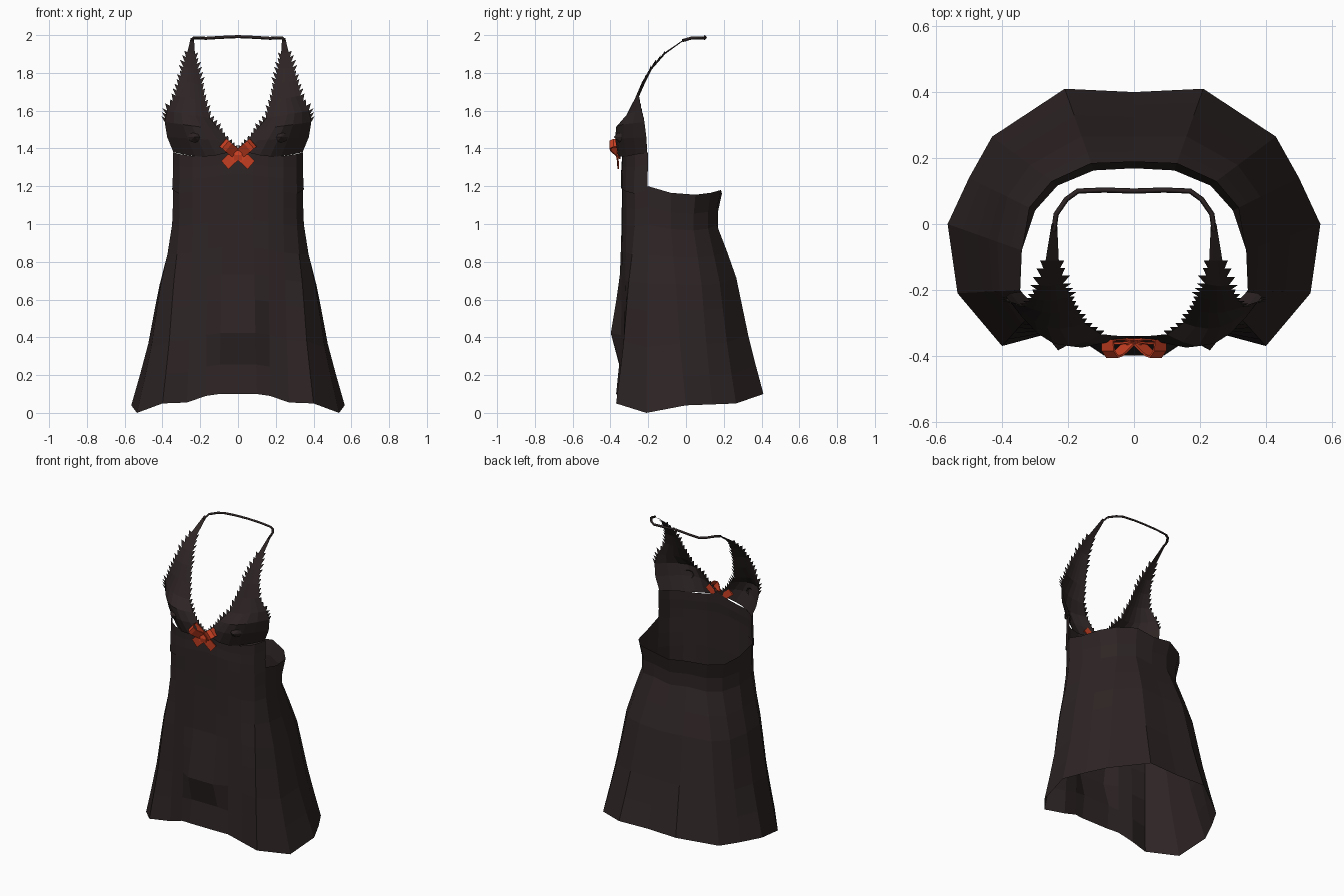
import bpy, math, random
from mathutils import Vector as V

if "Cube" in bpy.data.objects:
    bpy.data.objects.remove(bpy.data.objects["Cube"])

random.seed(4)


def material(name, rgb):
    m = bpy.data.materials.new(name)
    m.diffuse_color = (*rgb, 1)
    m.use_nodes = True
    m.node_tree.nodes["Principled BSDF"].inputs["Base Color"].default_value = m.diffuse_color
    return m


CLOTH = material("dark_cloth", (0.027, 0.018, 0.018))
RIBBON = material("orange_red_ribbon", (0.58, 0.05, 0.016))


def make(name, verts, faces, mat):
    """Half mesh, mirrored across x."""
    me = bpy.data.meshes.new(name)
    me.from_pydata([tuple(v) for v in verts], [], faces)
    me.materials.append(mat)
    ob = bpy.data.objects.new(name, me)
    bpy.context.collection.objects.link(ob)
    mod = ob.modifiers.new("mirror", "MIRROR")
    mod.use_clip = True
    mod.merge_threshold = 0.0005
    return ob


def grid(rows):
    """Quad faces joining equal-length rows of points."""
    n = len(rows[0])
    faces = [(r * n + c, (r + 1) * n + c, (r + 1) * n + c + 1, r * n + c + 1)
             for r in range(len(rows) - 1) for c in range(n - 1)]
    return [p for row in rows for p in row], faces


# Skirt: waist and hem half outlines, from front centre to back centre
waist = [V(p) for p in [
    (0, -.34, 1.21), (.08, -.34, 1.21), (.16, -.335, 1.2), (.24, -.315, 1.19),
    (.31, -.27, 1.18), (.345, -.2, 1.20), (.34, -.08, 1.165), (.318, .05, 1.155),
    (.25, .13, 1.165), (.13, .185, 1.18), (0, .19, 1.16)]]
hem = [V(p) for p in [
    (0, -.37, .10), (.10, -.37, .10), (.17, -.35, .09), (.27, -.335, .055),
    (.40, -.37, .05), (.535, -.21, .0), (.565, 0, .04), (.5, .14, .045),
    (.43, .265, .05), (.21, .41, .10), (0, .40, .10)]]

# height fraction, flare, back flare, front centre bulge
levels = [(0, 0, 0, 0), (.09, 0, -.1, 0), (.17, .02, -.1, 0), (.3, .15, .14, 0),
          (.43, .33, .36, 0), (.55, .45, .48, -.015), (.71, .6, .64, -.04),
          (.86, .8, .82, .01), (1, 1, 1, 0)]
rows = []
for f, b, back, bulge in levels:
    row = []
    for c, (w, h) in enumerate(zip(waist, hem)):
        p = w.lerp(h, back if c > 6 else b)
        p.z = w.z + (h.z - w.z) * f
        if c < 2:
            p.y += bulge
        row.append(p)
    rows.append(row)
make("skirt", *grid(rows), CLOTH)

# Waist panel below the bust, slightly overlapping the skirt
panel_top = [1.40, 1.375, 1.36, 1.36, 1.37, 1.38]
rows = []
for t in (-.1, .3, .65, 1):
    row = []
    for w, z in zip(waist[:6], panel_top):
        p = V((w.x * (1.0 if t > 0 else 1.01), w.y - (.004 if t < .5 else 0), w.z))
        p.z = w.z + (z - w.z) * t
        row.append(p)
    rows.append(row)
make("waist_panel", *grid(rows), CLOTH)

# Halter cups: inner edge, outer edge, forward bulge
halter = [((0, -.34, 1.395), (.342, -.205, 1.38), .075),
          ((.05, -.34, 1.44), (.375, -.21, 1.46), .09),
          ((.10, -.335, 1.50), (.388, -.22, 1.54), .085),
          ((.15, -.30, 1.56), (.375, -.235, 1.60), .045),
          ((.175, -.26, 1.65), (.330, -.25, 1.68), .015),
          ((.195, -.22, 1.74), (.310, -.225, 1.76), .01),
          ((.215, -.18, 1.82), (.288, -.185, 1.83), .005),
          ((.228, -.11, 1.90), (.268, -.11, 1.91), 0),
          ((.233, 0, 1.98), (.250, 0, 1.985), 0)]
COLS = 7
rows = []
for r, (a, b, bulge) in enumerate(halter):
    row = []
    for c in range(COLS):
        t = c / (COLS - 1)
        p = V(a).lerp(V(b), t)
        s = math.sin(math.pi * t)
        p.y -= bulge * s
        if r == 0:
            p.z -= .03 * s
        row.append(p)
    rows.append(row)
make("halter_cup", *grid(rows), CLOTH)

# Lace: small upward teeth along both halter edges
verts, faces = [], []
for side, first in ((0, 0), (1, 2)):
    for r in range(first, 7):
        p, q = V(halter[r][side]), V(halter[r + 1][side])
        out = V((1 if side else -1, 0, .5))
        for k in range(3):
            a, b = p.lerp(q, k / 3), p.lerp(q, (k + 1) / 3)
            tip = b + out * random.uniform(.012, .028)
            tip.x = max(tip.x, .004)
            n = len(verts)
            verts += [a, b, tip]
            faces.append((n, n + 1, n + 2))
make("lace_edge", verts, faces, CLOTH)

# Cup centre detail: low pointed disc
verts = [V((.23, -.383, 1.46))]
for k in range(8):
    a = k * math.pi / 4
    verts.append(V((.23 + .035 * math.cos(a), -.352 + .012 * math.cos(a), 1.46 + .03 * math.sin(a))))
make("cup_point", verts, [(0, k + 1, (k + 1) % 8 + 1) for k in range(8)], CLOTH)

# Neck strap
half = [(.243, -.02, 1.97), (.236, .03, 1.985), (.205, .075, 1.985),
        (.17, .1, 1.983), (.09, .103, 1.988)]
path = half + [(0, .1, 1.992)] + [(-x, y, z) for x, y, z in reversed(half)]
cu = bpy.data.curves.new("neck_strap", "CURVE")
cu.dimensions = "3D"
cu.bevel_depth = .008
cu.bevel_resolution = 0
cu.use_fill_caps = True
sp = cu.splines.new("POLY")
sp.points.add(len(path) - 1)
for pt, co in zip(sp.points, path):
    pt.co = (*co, 1)
cu.materials.append(CLOTH)
bpy.context.collection.objects.link(bpy.data.objects.new("neck_strap", cu))


# Bow: ribbons swept along short paths
def ribbon(name, path, width):
    w = V(width)
    ob = make(name, *grid([[V(p) - w, V(p) + w] for p in path]), RIBBON)
    ob.modifiers["mirror"].use_clip = False
    ob.modifiers["mirror"].use_mirror_merge = False
    mod = ob.modifiers.new("thickness", "SOLIDIFY")
    mod.thickness = .006


ribbon("bow_loop", [(0, -.352, 1.365), (.05, -.40, 1.405), (.066, -.406, 1.42),
                    (.08, -.385, 1.43), (.082, -.35, 1.43), (0, -.346, 1.365)],
       (-.018, 0, .021))
ribbon("bow_tail", [(-.01, -.36, 1.38), (.035, -.366, 1.345), (.07, -.362, 1.312)],
       (.019, 0, .022))
ribbon("bow_knot", [(0, -.366, 1.39), (0, -.372, 1.365), (0, -.366, 1.335)],
       (.022, 0, 0))
